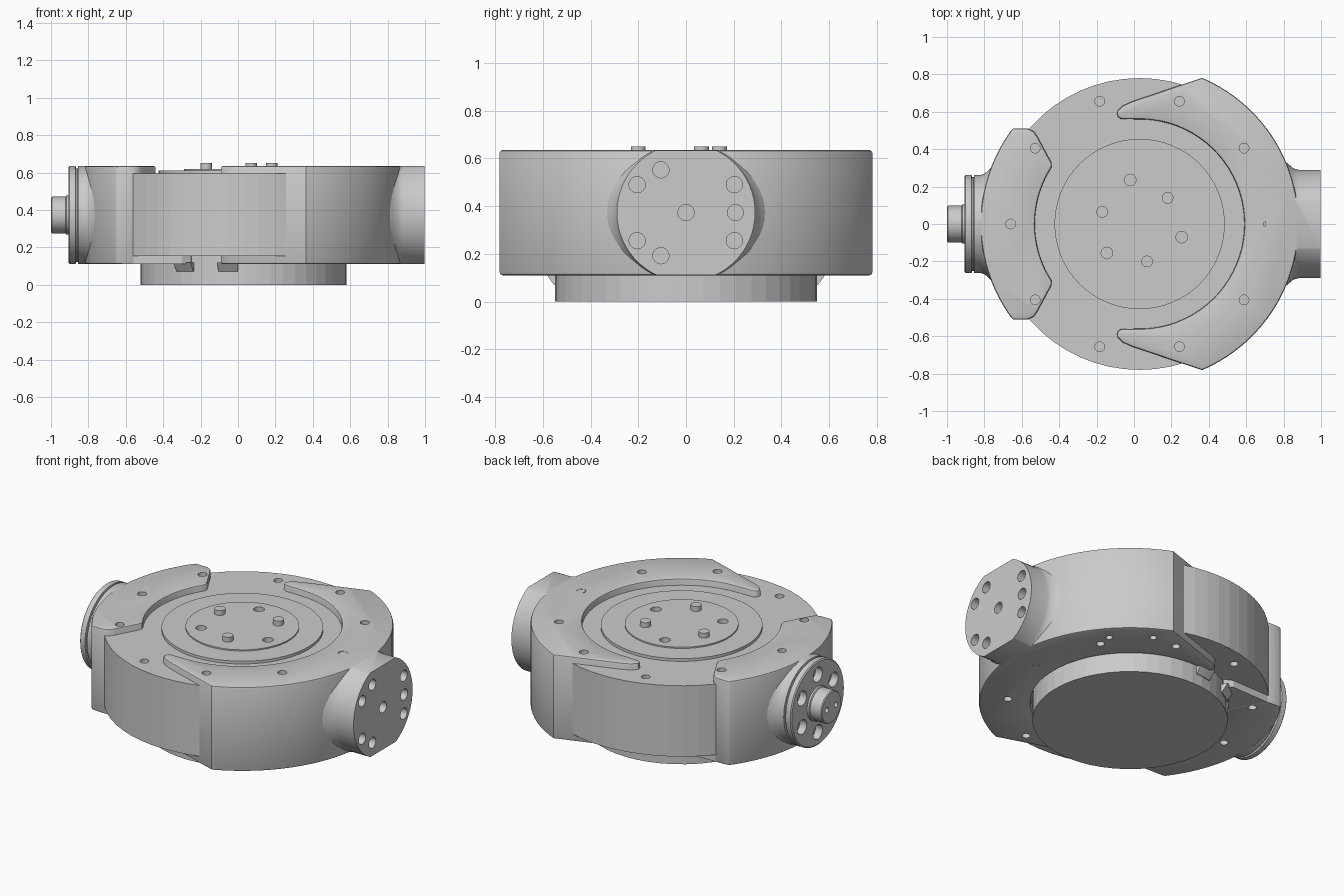
import bpy, bmesh
from math import sin, cos, radians, pi
from mathutils import Matrix

if "Cube" in bpy.data.objects:
    bpy.data.objects.remove(bpy.data.objects["Cube"])

CX = 0.03                 # centre of the round body
CZ = 0.373                # height of the horizontal connector axis
Z0, Z1 = 0.11, 0.635      # housing bottom and top
ALONG_X = Matrix.Translation((0, 0, CZ)) @ Matrix.Rotation(pi / 2, 4, 'Y')
UP = Matrix.Translation((CX, 0, 0))


def finish(name, bm):
    bmesh.ops.recalc_face_normals(bm, faces=bm.faces)
    me = bpy.data.meshes.new(name)
    bm.to_mesh(me)
    bm.free()
    ob = bpy.data.objects.new(name, me)
    bpy.context.collection.objects.link(ob)
    return ob


def prism(name, pts, z0, z1):
    bm = bmesh.new()
    low = [bm.verts.new((x, y, z0)) for x, y in pts]
    high = [bm.verts.new((x, y, z1)) for x, y in pts]
    bm.faces.new(low)
    bm.faces.new(high)
    n = len(pts)
    for i in range(n):
        j = (i + 1) % n
        bm.faces.new((low[i], low[j], high[j], high[i]))
    return finish(name, bm)


def add_lathe(bm, profile, matrix, seg):
    rings = [[bm.verts.new(matrix @ Matrix.Rotation(2 * pi * i / seg, 4, 'Z') @
                           Matrix.Translation((r, 0, h)).translation)
              for i in range(seg)] for r, h in profile]
    for a, b in zip(rings, rings[1:]):
        for i in range(seg):
            j = (i + 1) % seg
            bm.faces.new((a[i], a[j], b[j], b[i]))
    bm.faces.new(rings[0])
    bm.faces.new(rings[-1])


def lathe(name, profile, matrix=UP, seg=64, clip=False):
    bm = bmesh.new()
    add_lathe(bm, profile, matrix, seg)
    if clip:      # flatten top and bottom flush with the housing
        for z, s in ((Z0 + 0.001, -1), (Z1 - 0.001, 1)):
            r = bmesh.ops.bisect_plane(bm, geom=bm.verts[:] + bm.edges[:] + bm.faces[:],
                                       plane_co=(0, 0, z), plane_no=(0, 0, s), clear_outer=True)
            edges = [e for e in bm.edges if e.is_boundary]
            if edges:
                bmesh.ops.holes_fill(bm, edges=edges, sides=0)
    return finish(name, bm)


def apply(ob, mod):
    bpy.ops.object.select_all(action='DESELECT')
    bpy.context.view_layer.objects.active = ob
    ob.select_set(True)
    bpy.ops.object.modifier_apply(modifier=mod.name)


def bevel(ob, width=0.012):
    m = ob.modifiers.new("bevel", 'BEVEL')
    m.width, m.segments, m.limit_method, m.angle_limit = width, 2, 'ANGLE', radians(50)
    apply(ob, m)


def drill(objs, holes, seg=16):
    """holes: (radius, start, end, matrix) cylinders along the local z of matrix"""
    bm = bmesh.new()
    for r, a, b, mat in holes:
        add_lathe(bm, [(r, a), (r, b)], mat, seg)
    cutter = finish("hole_cutter", bm)
    cutter.hide_render = True
    for ob in objs:
        m = ob.modifiers.new("holes", 'BOOLEAN')
        m.operation, m.solver, m.object = 'DIFFERENCE', 'EXACT', cutter
        apply(ob, m)
    bpy.data.objects.remove(cutter)


def smooth(*objs):
    for ob in objs:
        bpy.ops.object.select_all(action='DESELECT')
        bpy.context.view_layer.objects.active = ob
        ob.select_set(True)
        bpy.ops.object.shade_smooth_by_angle(angle=radians(30))


def arc(r, a0, a1, n):
    return [(CX + r * cos(radians(a0 + (a1 - a0) * i / n)),
             r * sin(radians(a0 + (a1 - a0) * i / n))) for i in range(n + 1)]


def flip(pts):
    return [(x, -y) for x, y in reversed(pts)]


# Drum and base
drum = lathe("drum", [(0.78, 0.155), (0.78, 0.595)], seg=60)
base = lathe("base", [(0.55, 0.0), (0.55, 0.16)], seg=48)

# Right housing: outer arc, two pointed arms, round inner edge
arm = [(0.27, 0.75), (-0.02, 0.652), (-0.065, 0.63), (-0.092, 0.6), (-0.09, 0.575), (-0.07, 0.562)]
right_housing = prism("right_housing",
                      arc(0.85, -66.8, 66.8, 40) + arm + arc(0.56, 92, -92, 40) + flip(arm), Z0, Z1)
# Left housing: shorter crescent with blunt ends
end = [(-0.565, 0.51), (-0.535, 0.495), (-0.515, 0.465), (-0.44, 0.325), (-0.442, 0.3)]
left_housing = prism("left_housing",
                     arc(0.85, 217, 143, 26) + end + arc(0.56, 150, 210, 16) + flip(end), Z0, Z1)
for h in (right_housing, left_housing):
    bevel(h)

# Hooks of the left housing's underside, and wedges at the arm tips
hooks = []
for side in (1, -1):
    pts = [(-0.62, 0.505), (-0.30, 0.512), (-0.25, 0.487)] + arc(0.555, 120, 152, 8) + [(-0.61, 0.38)]
    hooks.append(prism("left_hook", [(x, side * y) for x, y in pts], Z0 + 0.001, 0.16))
    for a0, a1 in ((93, 104), (119, 130)):
        pts = arc(0.54, a0, a1, 4) + arc(0.59, a1, a0, 4)
        w = prism("tip_wedge", [(x, side * y) for x, y in pts], 0.07, 0.12)
        for v in w.data.vertices:
            if v.co.z < 0.09:
                v.co.x = CX + (v.co.x - CX) * 0.94
                v.co.y *= 0.94

# Turntable with pins
turntable = lathe("turntable", [(0.455, 0.54), (0.455, 0.612), (0.32, 0.612), (0.32, 0.62)])
for x, y in ((0.18, 0.14), (-0.17, 0.065), (0.07, -0.2)):
    smooth(lathe("pin", [(0.031, 0.6), (0.031, 0.65)], Matrix.Translation((x, y, 0)), 20))

# Screw holes above and below
screws = []
for i in range(10):
    m = UP @ Matrix.Rotation(2 * pi * i / 10, 4, 'Z') @ Matrix.Translation((0.69, 0, 0))
    top = 0.597 if i not in (3, 7) else 0.56
    low = 0.15 if i not in (3, 7) else 0.19
    screws += [(0.026, top, 0.7, m), (0.024, 0.05, low, m)]
for x, y in arc(0.75, 41, 60, 1):
    screws.append((0.02, 0.05, 0.15, Matrix.Translation((x, y, 0))))
drill([drum, right_housing, left_housing] + hooks, screws)
drill([drum, turntable], [(0.031, 0.57, 0.7, Matrix.Translation((x, y, 0)))
                          for x, y in ((-0.02, 0.235), (0.255, -0.07), (-0.145, -0.155))])

# Right connector: flared neck with flats and a bolt pattern
right_neck = lathe("right_connector", [(0.38, 0.70), (0.355, 0.785), (0.32, 0.825), (0.297, 0.853),
                                       (0.29, 0.88), (0.29, 0.997)], ALONG_X, 64, True)
bolts = [(0, 0.373), (-0.205, 0.49), (-0.105, 0.552), (0.203, 0.49), (0.207, 0.373),
         (0.203, 0.255), (-0.205, 0.255), (-0.105, 0.192)]
drill([right_neck], [(0.034, 0.93, 1.1, Matrix.Translation((0, y, z - CZ)) @ ALONG_X) for y, z in bolts], 20)

# Left connector: grooved flange, bolt circle and shaft stub
left_neck = lathe("left_connector", [(0.36, -0.70), (0.285, -0.78), (0.268, -0.80), (0.262, -0.82),
                                     (0.262, -0.855), (0.25, -0.857), (0.25, -0.866), (0.262, -0.868),
                                     (0.262, -0.90), (0.255, -0.906)], ALONG_X, 64, True)
drill([left_neck], [(0.045, -1.1, -0.86,
                     Matrix.Translation((0, 0.178 * cos(pi / 6 + i * pi / 3), 0.178 * sin(pi / 6 + i * pi / 3)))
                     @ ALONG_X) for i in range(6)], 20)
stub = lathe("shaft_stub", [(0.105, -0.88), (0.105, -0.918), (0.098, -0.922), (0.098, -0.995), (0.093, -1.0)],
             ALONG_X, 40)
drill([stub], [(0.017, -1.1, -0.96, Matrix.Translation((0, y, 0)) @ ALONG_X) for y in (-0.045, 0.045)], 12)

smooth(right_housing, left_housing, turntable, right_neck, left_neck, stub)
